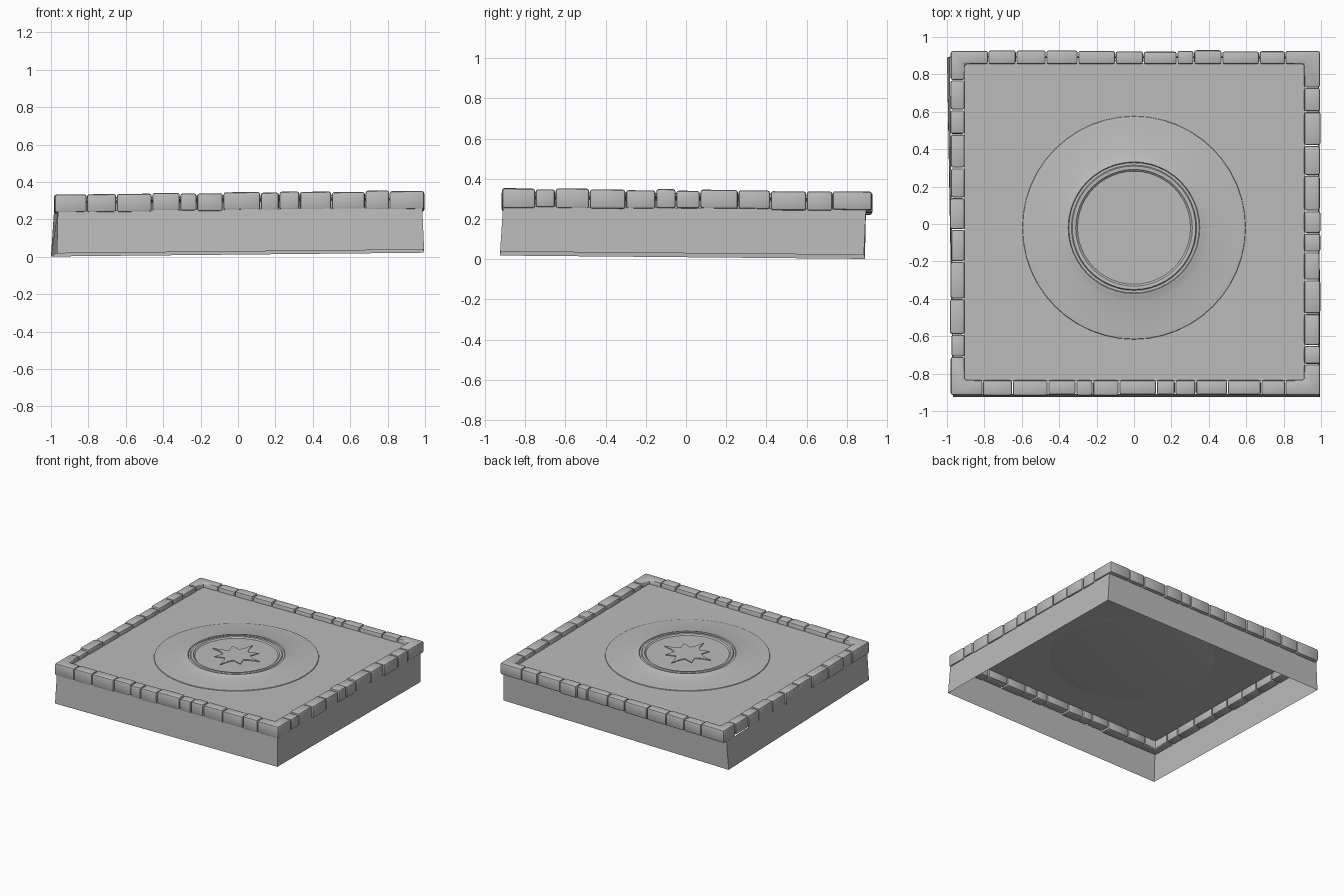
import bpy, bmesh, math, random

random.seed(4)
if "Cube" in bpy.data.objects:
    bpy.data.objects.remove(bpy.data.objects["Cube"], do_unlink=True)

stone = bpy.data.materials.new("grey stone")
stone.use_nodes = True
GREY = (0.5, 0.5, 0.5, 1)
stone.diffuse_color = GREY
stone.node_tree.nodes["Principled BSDF"].inputs["Base Color"].default_value = GREY

# Outer and inner limits of the stone border, and the main levels
X0, X1, Y0, Y1 = -0.98, 0.995, -0.915, 0.925
IX0, IX1, IY0, IY1 = -0.905, 0.91, -0.835, 0.855
BASE, LEDGE, FLOOR, TOP = 0.02, 0.24, 0.30, 0.335
CENTRE_Y = -0.02


def finish(name, bm, fix_normals=True):
    """Lean the part slightly with the settled ground and make an object."""
    for v in bm.verts:
        v.co.z += 0.01 * v.co.x - 0.009 * v.co.y
    if fix_normals:
        bmesh.ops.recalc_face_normals(bm, faces=bm.faces)
    mesh = bpy.data.meshes.new(name)
    bm.to_mesh(mesh)
    bm.free()
    mesh.materials.append(stone)
    obj = bpy.data.objects.new(name, mesh)
    bpy.context.collection.objects.link(obj)
    bpy.ops.object.select_all(action="DESELECT")
    obj.select_set(True)
    bpy.context.view_layer.objects.active = obj
    bpy.ops.object.shade_smooth_by_angle(angle=math.radians(35))
    return obj


def prism(bm, outline, low, high):
    """Extrude a flat outline between two heights; return its geometry."""
    face = bm.faces.new([bm.verts.new((x, y, low)) for x, y in outline])
    new = bmesh.ops.extrude_face_region(bm, geom=[face], use_keep_orig=True)["geom"]
    top = [g for g in new if isinstance(g, bmesh.types.BMVert)]
    for v in top:
        v.co.z = high


def block(name, outline):
    """A worn stone with rounded edges and a slightly uneven top."""
    bm = bmesh.new()
    prism(bm, outline, LEDGE + random.uniform(-0.004, 0.004),
          TOP + random.uniform(-0.004, 0.004))
    bmesh.ops.recalc_face_normals(bm, faces=bm.faces)
    bmesh.ops.bevel(bm, geom=bm.edges[:], offset=0.012, segments=2,
                    profile=0.5, affect="EDGES")
    finish(name, bm)


def row(name, cuts, inner, outer, along_x):
    """Stones between successive cuts along one side."""
    for i, (a, b) in enumerate(zip(cuts, cuts[1:])):
        a, b = a + 0.002, b - 0.002
        out = outer + random.uniform(-0.004, 0.004)
        pts = [(a, inner), (b, inner), (b, out), (a, out)]
        block(f"{name}_{i + 1}", pts if along_x else [(y, x) for x, y in pts])


# Border stones
front = [-0.81, -0.65, -0.46, -0.31, -0.22, -0.08, 0.12, 0.22, 0.33, 0.5, 0.68, 0.81]
back = [-0.78, -0.63, -0.47, -0.3, -0.1, 0.05, 0.23, 0.32, 0.47, 0.67, 0.81]
right = [-0.75, -0.65, -0.48, -0.3, -0.15, -0.05, 0.07, 0.26, 0.42, 0.6, 0.73]
left = [-0.71, -0.59, -0.4, -0.2, -0.03, 0.14, 0.3, 0.48, 0.61, 0.77]
row("front_stone", front, IY0, Y0, True)
row("back_stone", back, IY1, Y1, True)
row("right_side_stone", right, IX1, X1, False)
row("left_side_stone", left, IX0, X0, False)

# L-shaped corner stones
for name, x, ix, xe, y, iy, ye in (
        ("front_low_corner", X0, IX0, front[0], Y0, IY0, left[0]),
        ("front_high_corner", X1, IX1, front[-1], Y0, IY0, right[0]),
        ("back_low_corner", X0, IX0, back[0], Y1, IY1, left[-1]),
        ("back_high_corner", X1, IX1, back[-1], Y1, IY1, right[-1])):
    block(name, [(x, y), (xe, y), (xe, iy), (ix, iy), (ix, ye), (x, ye)])

# Hollow base walls, open below, leaning outward a little at the front
bm = bmesh.new()
lower = [(-0.968, -0.925), (0.995, -0.925), (0.99, 0.885), (-1.0, 0.89)]
upper = [(-0.963, -0.91), (0.985, -0.91), (0.985, 0.895), (-0.985, 0.895)]
ring_low = [bm.verts.new((x, y, BASE)) for x, y in lower]
ring_high = [bm.verts.new((x, y, LEDGE + 0.006)) for x, y in upper]
for i in range(4):
    j = (i + 1) % 4
    bm.faces.new((ring_low[i], ring_low[j], ring_high[j], ring_high[i]))
finish("base_walls", bm, False)

# Floor sheet inside the border
bm = bmesh.new()
e = 0.004
bm.faces.new([bm.verts.new((x, y, FLOOR)) for x, y in (
    (IX0 - e, IY0 - e), (IX1 + e, IY0 - e), (IX1 + e, IY1 + e), (IX0 - e, IY1 + e))])
finish("floor", bm, False)

# Round medallion: low disc, raised double rim, sunken middle
profile = [(0, -0.004), (0.577, -0.004), (0.597, 0), (0.595, 0.005), (0.562, 0.009),
           (0.40, 0.009), (0.37, 0.02), (0.352, 0.024), (0.348, 0.018), (0.335, 0.018),
           (0.33, 0.025), (0.312, 0.024), (0.302, 0.015), (0, 0.015)]
bm = bmesh.new()
verts = [bm.verts.new((r, CENTRE_Y, FLOOR + z)) for r, z in profile]
edges = [bm.edges.new(pair) for pair in zip(verts, verts[1:])]
bmesh.ops.spin(bm, geom=verts + edges, cent=(0, CENTRE_Y, 0), axis=(0, 0, 1),
               angle=math.tau, steps=48)
bmesh.ops.remove_doubles(bm, verts=bm.verts, dist=0.0005)
finish("medallion", bm)

# Eight-pointed star plate: one quarter turned four times
quarter = [(0.205, 0), (0.125, 0.02), (0.09, 0.04), (0.115, 0.115),
           (0.04, 0.09), (0.02, 0.125)]
outline = []
for k in range(4):
    c, s = round(math.cos(k * math.pi / 2)), round(math.sin(k * math.pi / 2))
    outline += [(c * x - s * y, s * x + c * y + CENTRE_Y) for x, y in quarter]
bm = bmesh.new()
prism(bm, outline, FLOOR + 0.014, FLOOR + 0.021)
finish("star_plate", bm)
